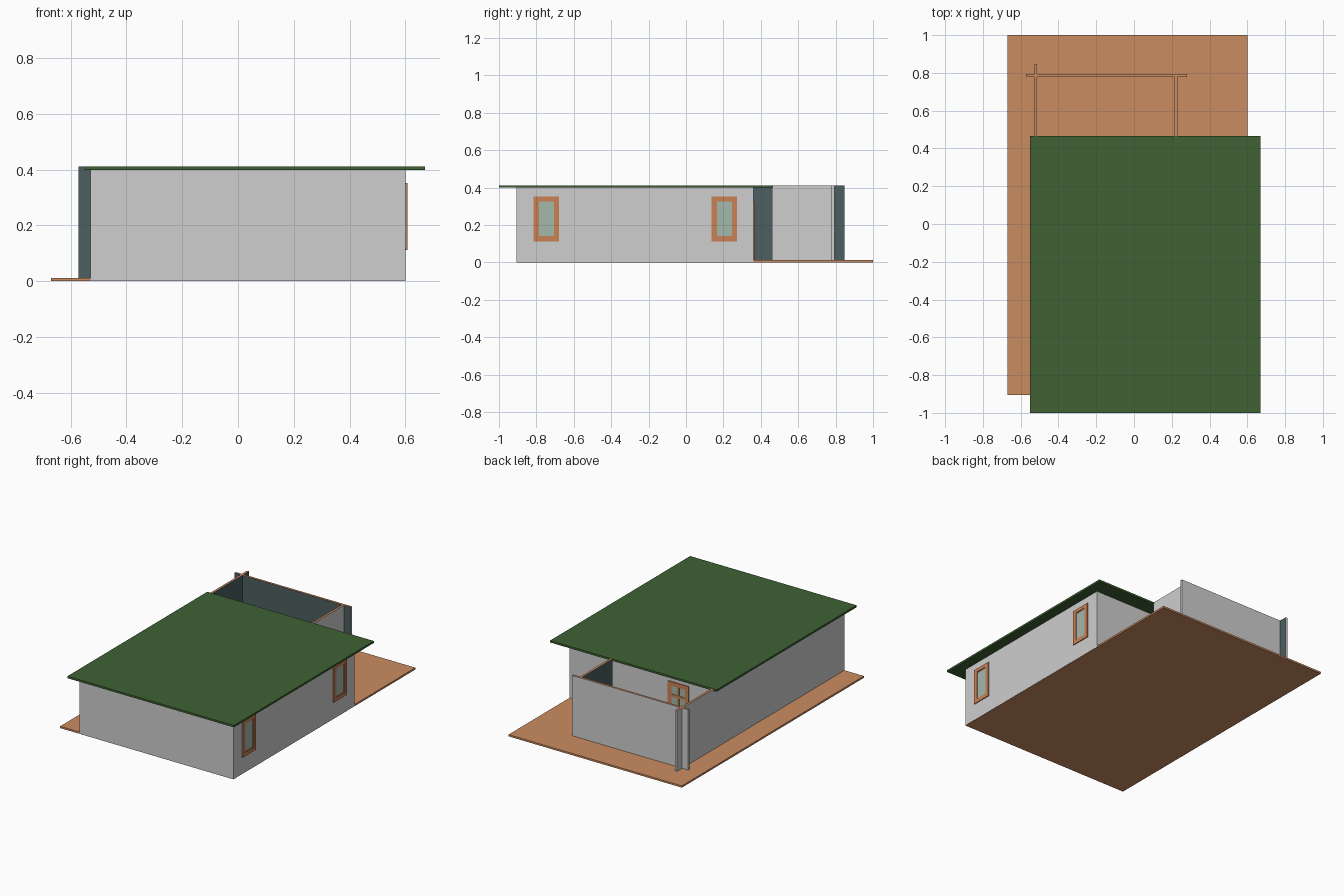
import bpy, bmesh
from mathutils import Vector

if "Cube" in bpy.data.objects:
    bpy.data.objects.remove(bpy.data.objects["Cube"])


def mat(name, rgb):
    m = bpy.data.materials.new(name)
    m.diffuse_color = (*rgb, 1)
    m.use_nodes = True
    m.node_tree.nodes["Principled BSDF"].inputs["Base Color"].default_value = m.diffuse_color
    return m


PLASTER = mat("pale_plaster", (0.62, 0.62, 0.62))
SLATE = mat("slate_lining", (0.073, 0.112, 0.118))
CLAY = mat("clay_floor", (0.60, 0.265, 0.12))
WOOD = mat("orange_wood", (0.60, 0.22, 0.09))
GREEN = mat("green_roof", (0.05, 0.12, 0.033))
GLASS = mat("pale_glass", (0.37, 0.48, 0.41))


def box(name, x, y, z, mats, rule=None):
    """Box from (min, max) pairs; rule(normal) picks a material slot."""
    bm = bmesh.new()
    bmesh.ops.create_cube(bm, size=1)
    for v in bm.verts:
        v.co = Vector([(a + b) / 2 + c * (b - a) for c, (a, b) in zip(v.co, (x, y, z))])
    bm.normal_update()
    for f in bm.faces:
        f.material_index = rule(f.normal) if rule else 0
    me = bpy.data.meshes.new(name)
    bm.to_mesh(me)
    bm.free()
    for m in mats:
        me.materials.append(m)
    ob = bpy.data.objects.new(name, me)
    bpy.context.collection.objects.link(ob)
    return ob


def wall(name, x, y, inner, top=0.40):
    """Pale wall with a slate inner side and a clay top."""
    inner = Vector(inner)
    box(name, x, y, (0.001, top), [PLASTER, SLATE, CLAY],
        lambda n: 2 if n.z > 0.9 else 1 if n.dot(inner) > 0.9 else 0)


def panel(name, axis, at, u, z, glass_z, bar=0.022, cross=()):
    """Framed glass panel standing on a wall facing +axis at position `at`."""
    def part(tag, pu, pz, depth, m):
        d = (at - 0.002, at + depth)
        xy = (d, pu) if axis == "x" else (pu, d)
        box(f"{name}_{tag}", xy[0], xy[1], pz, [m])
    part("glass", u, glass_z, 0.002, GLASS)
    part("jamb_a", (u[0], u[0] + bar), z, 0.006, WOOD)
    part("jamb_b", (u[1] - bar, u[1]), z, 0.006, WOOD)
    iu = (u[0] + bar, u[1] - bar)
    part("head", iu, (z[1] - bar, z[1]), 0.006, WOOD)
    part("sill", iu, (z[0], z[0] + bar), 0.006, WOOD)
    # thin inner sash
    s = 0.006
    iz = (z[0] + bar, z[1] - bar)
    part("sash_a", (iu[0], iu[0] + s), iz, 0.004, WOOD)
    part("sash_b", (iu[1] - s, iu[1]), iz, 0.004, WOOD)
    part("sash_top", iu, (iz[1] - s, iz[1]), 0.004, WOOD)
    part("sash_base", iu, (iz[0], iz[0] + s), 0.004, WOOD)
    for i, c in enumerate(cross):
        part(f"rail_{i}", iu, (c - 0.008, c + 0.008), 0.005, WOOD)


# Floor slab and flat roof
box("floor_slab", (-0.67, 0.60), (-0.905, 1.0), (0, 0.012), [CLAY])
box("roof", (-0.55, 0.67), (-1.0, 0.465), (0.399, 0.412), [GREEN])

# House walls
wall("front_wall", (-0.528, 0.601), (-0.906, -0.89), (0, 1, 0))
wall("right_wall", (0.585, 0.601), (-0.905, 0.36), (-1, 0, 0))
wall("house_back_wall", (-0.515, 0.60), (0.345, 0.36), (0, -1, 0))
wall("left_wall", (-0.528, -0.513), (-0.905, 0.464), (1, 0, 0))

# Courtyard walls, overlapping at the corners
wall("yard_left_wall", (-0.528, -0.513), (0.464, 0.848), (1, 0, 0), 0.411)
wall("yard_back_wall", (-0.572, 0.28), (0.779, 0.794), (0, -1, 0), 0.411)
wall("yard_right_wall", (0.215, 0.23), (0.46, 0.785), (-1, 0, 0), 0.411)

# Two windows on the right side
for i, y in enumerate((-0.747, 0.205)):
    panel(f"window_{i}", "x", 0.601, (y - 0.068, y + 0.068), (0.112, 0.352), (0.12, 0.34))

# Glazed door from the house to the courtyard
panel("yard_door", "y", 0.36, (-0.275, -0.12), (0.012, 0.32), (0.02, 0.31),
      cross=(0.13, 0.23))
box("yard_door_mullion", (-0.205, -0.19), (0.358, 0.365), (0.03, 0.30), [WOOD])
